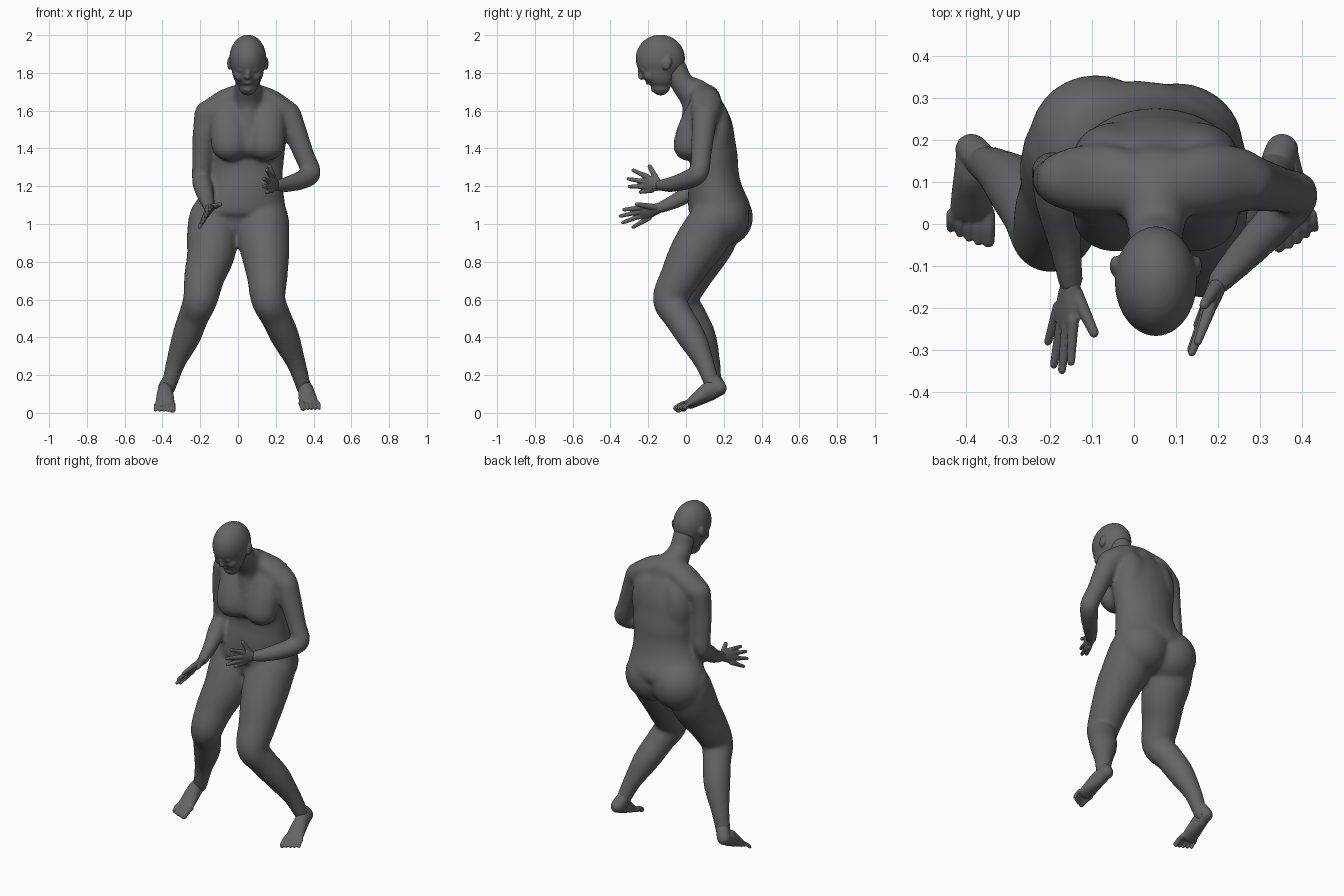
import bpy, bmesh, math
from mathutils import Vector, Matrix

cube = bpy.data.objects.get("Cube")
if cube:
    bpy.data.objects.remove(cube, do_unlink=True)

GREY = (0.13, 0.13, 0.13, 1.0)
mat = bpy.data.materials.new("dark grey")
mat.use_nodes = True
mat.diffuse_color = GREY
mat.node_tree.nodes["Principled BSDF"].inputs["Base Color"].default_value = GREY

MID = 0.052          # x of the head and chest centre line
SIDES = 24


def catmull(a, b, c, d, t):
    return [0.5 * (2*q + (r - p)*t + (2*p - 5*q + 4*r - s)*t*t + (3*q - p - 3*r + s)*t**3)
            for p, q, r, s in zip(a, b, c, d)]


def tube(bm, pts, hint=(1, 0, 0), flat=False, steps=5):
    """Round-ended loft through (x, y, z, radius along hint[, other radius])."""
    pts = [tuple(p) if len(p) == 5 else tuple(p) + (p[3],) for p in pts]
    ext = [pts[0]] + pts + [pts[-1]]
    path = [catmull(*ext[i:i + 4], k / steps) for i in range(len(pts) - 1) for k in range(steps)]
    path.append(list(pts[-1]))
    rings = []
    for i, p in enumerate(path):
        a, b = path[max(i - 1, 0)], path[min(i + 1, len(path) - 1)]
        t = (Vector(b[:3]) - Vector(a[:3])).normalized()
        if flat:
            t = Vector((0, 0, 1 if t.z > 0 else -1))
        rings.append((Vector(p[:3]), t, p[3], p[4]))
    # rounded ends
    for end, sign in ((0, -1), (-1, 1)):
        c, t, ra, rb = rings[end]
        caps = [(c + t * sign * min(ra, rb) * math.sin(g), t, ra * math.cos(g), rb * math.cos(g))
                for g in (0.5, 1.0, 1.4)]
        rings = caps[::-1] + rings if sign < 0 else rings + caps
    prev = first = None
    for c, t, ra, rb in rings:
        u = Vector(hint)
        u = (u - t * u.dot(t)).normalized()
        v = t.cross(u)
        ring = [bm.verts.new(c + u * ra * math.cos(j * math.tau / SIDES) + v * rb * math.sin(j * math.tau / SIDES))
                for j in range(SIDES)]
        if prev:
            for j in range(SIDES):
                k = (j + 1) % SIDES
                bm.faces.new((prev[j], prev[k], ring[k], ring[j]))
        else:
            first = ring
        prev = ring
    bm.faces.new(first[::-1])
    bm.faces.new(prev)


def blob(bm, centre, radii, tilt=0.0):
    m = Matrix.Translation(centre) @ Matrix.Rotation(tilt, 4, 'X') @ Matrix.Diagonal((*radii, 1))
    bmesh.ops.create_uvsphere(bm, u_segments=28, v_segments=18, radius=1, matrix=m)


def finish(bm, name, voxel, smooth):
    """Fuse the overlapping volumes into one smooth skin."""
    bmesh.ops.recalc_face_normals(bm, faces=bm.faces)
    mesh = bpy.data.meshes.new(name)
    bm.to_mesh(mesh)
    bm.free()
    ob = bpy.data.objects.new(name, mesh)
    bpy.context.scene.collection.objects.link(ob)
    rm = ob.modifiers.new("fuse", 'REMESH')
    rm.mode, rm.voxel_size = 'VOXEL', voxel
    sm = ob.modifiers.new("soften", 'SMOOTH')
    sm.factor, sm.iterations = 0.5, smooth
    dg = bpy.context.evaluated_depsgraph_get()
    fused = bpy.data.meshes.new_from_object(ob.evaluated_get(dg))
    ob.modifiers.clear()
    ob.data = fused
    fused.name = name
    fused.materials.clear()
    fused.materials.append(mat)
    fused.polygons.foreach_set("use_smooth", [True] * len(fused.polygons))
    fused.update()


# ---- body: torso, neck, arms and legs ----
bm = bmesh.new()
tube(bm, [(0.0, 0.175, 1.035, 0.225, 0.135), (0.003, 0.176, 1.06, 0.246, 0.16),
          (0.012, 0.174, 1.11, 0.238, 0.164), (0.035, 0.155, 1.20, 0.203, 0.143),
          (0.05, 0.15, 1.28, 0.188, 0.129), (MID, 0.145, 1.36, 0.195, 0.129),
          (MID, 0.13, 1.45, 0.203, 0.13), (MID, 0.122, 1.53, 0.207, 0.125),
          (MID, 0.112, 1.60, 0.187, 0.108), (MID, 0.10, 1.655, 0.125, 0.088)], flat=True)
tube(bm, [(MID, 0.10, 1.61, 0.10), (MID, 0.045, 1.685, 0.08, 0.09),
          (MID, -0.018, 1.742, 0.067, 0.063), (MID, -0.06, 1.83, 0.063)])  # neck
for s in (-1, 1):
    tube(bm, [(MID + s * 0.10, 0.058, 1.59, 0.095, 0.065), (MID + s * 0.098, 0.028, 1.49, 0.10, 0.077),
              (MID + s * 0.095, 0.013, 1.415, 0.10, 0.082)])               # breast
    tube(bm, [(MID + s * 0.03, 0.09, 1.69, 0.055, 0.07), (MID + s * 0.12, 0.105, 1.652, 0.062, 0.085),
              (MID + s * 0.20, 0.105, 1.59, 0.068, 0.078)], hint=(0, 0, 1))  # shoulder slope
    blob(bm, (MID + s * 0.095, 0.165, 1.48), (0.10, 0.077, 0.17))          # shoulder blade
tube(bm, [(MID, 0.04, 1.605, 0.06), (MID, 0.034, 1.52, 0.06), (MID, 0.02, 1.41, 0.06)])  # breastbone
blob(bm, (-0.09, 0.20, 1.035), (0.16, 0.155, 0.155))                       # buttocks
blob(bm, (0.10, 0.186, 1.035), (0.16, 0.15, 0.155))

tube(bm, [(-0.162, 0.105, 1.585, 0.07), (-0.182, 0.105, 1.47, 0.059), (-0.19, 0.115, 1.35, 0.053),
          (-0.195, 0.118, 1.245, 0.05), (-0.185, 0.055, 1.195, 0.051),
          (-0.165, -0.04, 1.13, 0.042), (-0.15, -0.14, 1.085, 0.031)])     # right arm
tube(bm, [(0.265, 0.10, 1.58, 0.07), (0.31, 0.09, 1.47, 0.061), (0.352, 0.08, 1.36, 0.054),
          (0.387, 0.067, 1.27, 0.053), (0.34, 0.01, 1.235, 0.051),
          (0.26, -0.075, 1.21, 0.042), (0.20, -0.14, 1.205, 0.031)])       # left arm
tube(bm, [(-0.135, 0.17, 1.02, 0.13), (-0.136, 0.13, 0.92, 0.136), (-0.146, 0.083, 0.83, 0.126),
          (-0.178, 0.025, 0.72, 0.108), (-0.2, -0.024, 0.60, 0.092), (-0.235, 0.03, 0.51, 0.081),
          (-0.275, 0.085, 0.40, 0.076), (-0.328, 0.129, 0.27, 0.053),
          (-0.358, 0.146, 0.17, 0.043), (-0.37, 0.155, 0.13, 0.04)])       # right leg
tube(bm, [(0.142, 0.15, 1.02, 0.13), (0.136, 0.09, 0.92, 0.136), (0.146, 0.03, 0.83, 0.126),
          (0.155, -0.03, 0.72, 0.108), (0.16, -0.085, 0.60, 0.092), (0.2, -0.04, 0.51, 0.081),
          (0.25, 0.03, 0.40, 0.076), (0.305, 0.095, 0.27, 0.053),
          (0.338, 0.132, 0.17, 0.043), (0.347, 0.15, 0.13, 0.04)])         # left leg
finish(bm, "body", 0.01, 18)

# ---- head ----
bm = bmesh.new()
blob(bm, (MID, -0.136, 1.876), (0.098, 0.131, 0.126))
tube(bm, [(MID, -0.148, 1.85, 0.088, 0.108), (MID, -0.146, 1.80, 0.083, 0.094),
          (MID, -0.138, 1.755, 0.068, 0.074), (MID, -0.134, 1.73, 0.05, 0.052)], flat=True)
tube(bm, [(MID, -0.241, 1.835, 0.011), (MID, -0.242, 1.80, 0.013), (MID, -0.236, 1.78, 0.018)])  # nose
tube(bm, [(MID - 0.022, -0.192, 1.75, 0.009), (MID, -0.205, 1.748, 0.010),
          (MID + 0.022, -0.192, 1.75, 0.009)], hint=(0, 0, 1))             # lips
blob(bm, (MID, -0.164, 1.714), (0.028, 0.022, 0.018))                      # chin
for s in (-1, 1):
    tube(bm, [(MID + s * 0.014, -0.246, 1.838, 0.010), (MID + s * 0.04, -0.238, 1.844, 0.010),
              (MID + s * 0.062, -0.216, 1.84, 0.010)], hint=(0, 0, 1))     # brow
    blob(bm, (MID + s * 0.034, -0.226, 1.817), (0.022, 0.016, 0.016))      # eye
    blob(bm, (MID + s * 0.042, -0.192, 1.787), (0.03, 0.032, 0.032))       # cheek
    blob(bm, (MID + s * 0.097, -0.10, 1.85), (0.013, 0.023, 0.036), -0.3)  # ear
finish(bm, "head", 0.006, 6)


# ---- hands ----
def hand(name, wrist, tips):
    """tips run thumb, index, middle, ring, little."""
    bm = bmesh.new()
    w = Vector(wrist)
    tips = [Vector(t) for t in tips]
    across = (tips[1] - tips[4]).normalized()
    centre = sum(tips[1:], Vector()) / 4
    normal = across.cross(centre - w).normalized()
    palm = [w.lerp(centre, f) for f in (-0.15, 0.12, 0.35, 0.5)]
    tube(bm, [(*p, a, b) for p, a, b in zip(palm, (0.022, 0.033, 0.042, 0.04), (0.02, 0.022, 0.019, 0.015))],
         hint=across)
    for i, tip in enumerate(tips):
        shift = across * (0.0 if i == 0 else (2.5 - i) * 0.007)
        base = w.lerp(tip, 0.2 if i == 0 else 0.42) + shift
        mid = base.lerp(tip, 0.5)
        r = 0.0145 if i == 0 else 0.012
        tube(bm, [(*base, r + 0.003), (*mid, r), (*base.lerp(tip, 0.94), r * 0.8)], hint=normal)
    finish(bm, name, 0.004, 3)


hand("right_hand", (-0.15, -0.14, 1.085),
     [(-0.092, -0.265, 1.105), (-0.15, -0.335, 1.075), (-0.172, -0.355, 1.04),
      (-0.192, -0.342, 1.005), (-0.206, -0.285, 0.98)])
hand("left_hand", (0.20, -0.14, 1.205),
     [(0.165, -0.195, 1.31), (0.15, -0.285, 1.287), (0.135, -0.312, 1.24),
      (0.133, -0.305, 1.198), (0.148, -0.245, 1.168)])


# ---- feet ----
def foot(name, ankle, heel, ball, side):
    """side is +1 when the big toe points towards -x."""
    bm = bmesh.new()
    h, b = Vector(heel), Vector(ball)
    f = (b - h).normalized()
    inner = f.cross(Vector((0, 0, 1))).normalized()
    if inner.x * side > 0:
        inner = -inner
    up = Vector((0, 0, 0.012))
    tube(bm, [(*ankle, 0.03), (*(Vector(ankle).lerp(h, 0.5)), 0.038), (*h, 0.039)])
    tube(bm, [(*h, 0.036, 0.038), (*(h.lerp(b, 0.33) + up), 0.041, 0.048),
              (*(h.lerp(b, 0.7) + up * 0.5), 0.048, 0.035), (*b, 0.052, 0.021)], hint=inner)
    for i, (length, r) in enumerate(((0.066, 0.016), (0.066, 0.011), (0.058, 0.0105), (0.048, 0.01), (0.036, 0.01))):
        root = b + inner * (0.04 - 0.022 * i + (0.0 if i == 0 else -0.002))
        tip = root + Vector((f.x, f.y, 0)).normalized() * length
        tip.z = b.z - 0.027
        tube(bm, [(*root, r), (*(root.lerp(tip, 0.5) + up * 0.4), r), (*tip, r * 0.95)], hint=inner)
    finish(bm, name, 0.004, 3)


foot("right_foot", (-0.35, 0.142, 0.2), (-0.386, 0.176, 0.128), (-0.386, 0.025, 0.042), -1)
foot("left_foot", (0.328, 0.12, 0.2), (0.352, 0.176, 0.132), (0.375, 0.018, 0.052), 1)
